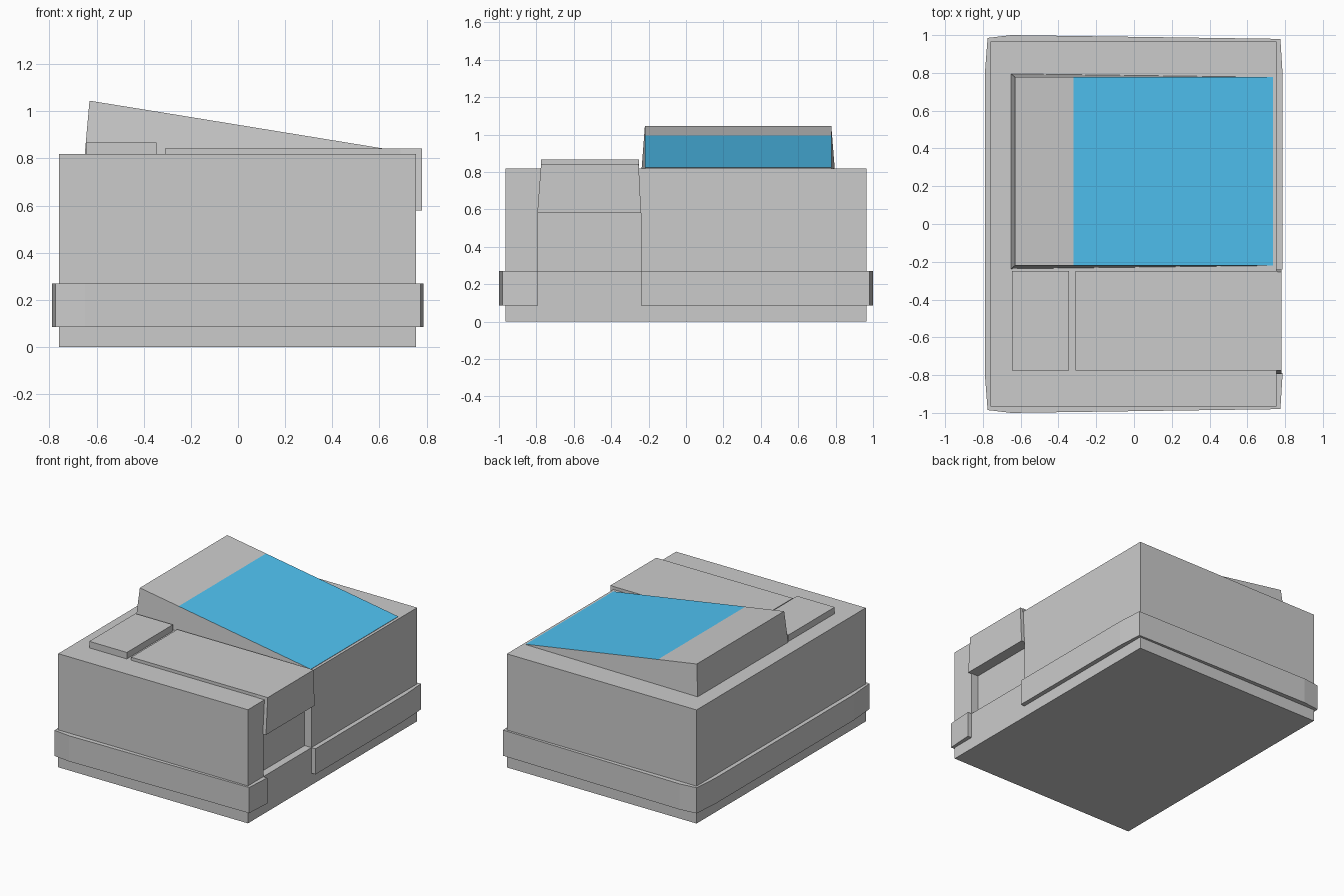
import bpy, bmesh

if "Cube" in bpy.data.objects:
    bpy.data.objects.remove(bpy.data.objects["Cube"])

TOP = 0.82            # height of the main casing
Y0, Y1 = -0.79, -0.24  # width of the front-panel opening


def make(name, verts, faces):
    mesh = bpy.data.meshes.new(name)
    mesh.from_pydata(verts, [], faces)
    bm = bmesh.new()
    bm.from_mesh(mesh)
    bmesh.ops.recalc_face_normals(bm, faces=bm.faces)
    bm.to_mesh(mesh)
    bm.free()
    ob = bpy.data.objects.new(name, mesh)
    bpy.context.collection.objects.link(ob)
    return ob


def loft(name, lower, upper):
    """Join two matching rings of 3D points into a closed solid."""
    n = len(lower)
    faces = [list(range(n))[::-1], list(range(n, 2 * n))]
    faces += [[i, (i + 1) % n, n + (i + 1) % n, n + i] for i in range(n)]
    return make(name, lower + upper, faces)


def rect(x0, x1, y0, y1, z):
    return [(x0, y0, z), (x1, y0, z), (x1, y1, z), (x0, y1, z)]


def box(name, x0, x1, y0, y1, z0, z1):
    return loft(name, rect(x0, x1, y0, y1, z0), rect(x0, x1, y0, y1, z1))


# Main casing with the paper outlet cut into its right side
casing = box("casing", -0.76, 0.755, -0.965, 0.965, 0, TOP)
cutter = box("outlet_cutter", 0.70, 0.90, Y0, Y1, 0.27, 0.60)
cutter.hide_render = True
cutter.hide_viewport = True
cutter.display_type = 'WIRE'
cut = casing.modifiers.new("outlet", 'BOOLEAN')
cut.operation = 'DIFFERENCE'
cut.solver = 'EXACT'
cut.object = cutter

# Bumper band: bowed C-shaped strip, interrupted at the outlet
half = [(0.775, 0.98), (-0.65, 1.0), (-0.775, 0.985), (-0.79, 0.79)]
outer = [(0.787, Y1), (0.787, 0.79)] + half
outer += [(x, -y) for x, y in reversed(half)] + [(0.787, Y0)]
inner = [(max(-0.74, min(0.74, x)), max(-0.94, min(0.94, y))) for x, y in outer]
n = len(outer)
verts = [(x, y, z) for ring in (outer, inner) for z in (0.085, 0.27) for x, y in ring]
faces = []
for i in range(n - 1):
    j = i + 1
    faces += [[i, j, n + j, n + i],
              [n + i, n + j, 3 * n + j, 3 * n + i],
              [2 * n + i, 2 * n + j, j, i]]
faces += [[e, n + e, 3 * n + e, 2 * n + e] for e in (0, n - 1)]
make("bumper_band", verts, faces)

# Cover plate on top and its tapered flap hanging over the outlet
box("cover_plate", -0.31, 0.76, -0.775, -0.25, TOP - 0.02, 0.842)
loft("outlet_flap", rect(0.69, 0.78, -0.795, -0.24, 0.58),
     rect(0.69, 0.78, -0.775, -0.253, 0.842))

# Raised button beside the cover
box("button", -0.645, -0.345, -0.775, -0.25, TOP - 0.02, 0.867)

# Sloping display housing; its top is split into a grey strip and the screen
ya, yb = -0.22, 0.777
display = make(
    "display_housing",
    [(-0.65, -0.237, TOP), (0.735, ya, TOP), (0.735, yb, TOP), (-0.65, 0.795, TOP),
     (-0.63, ya, 1.045), (-0.32, ya, 0.995), (0.735, ya, 0.823),
     (-0.63, yb, 1.045), (-0.32, yb, 0.995), (0.735, yb, 0.823)],
    [[3, 2, 1, 0], [0, 1, 6, 5, 4], [2, 3, 7, 8, 9], [1, 2, 9, 6],
     [3, 0, 4, 7], [4, 5, 8, 7], [5, 6, 9, 8]])
grey = bpy.data.materials.new("housing_grey")
grey.diffuse_color = (0.8, 0.8, 0.8, 1)
grey.use_nodes = True
grey.node_tree.nodes["Principled BSDF"].inputs["Base Color"].default_value = grey.diffuse_color
blue = bpy.data.materials.new("screen_blue")
blue.diffuse_color = (0.08, 0.55, 0.9, 1)
blue.use_nodes = True
blue.node_tree.nodes["Principled BSDF"].inputs["Base Color"].default_value = blue.diffuse_color
display.data.materials.append(grey)
display.data.materials.append(blue)
display.data.polygons[6].material_index = 1
